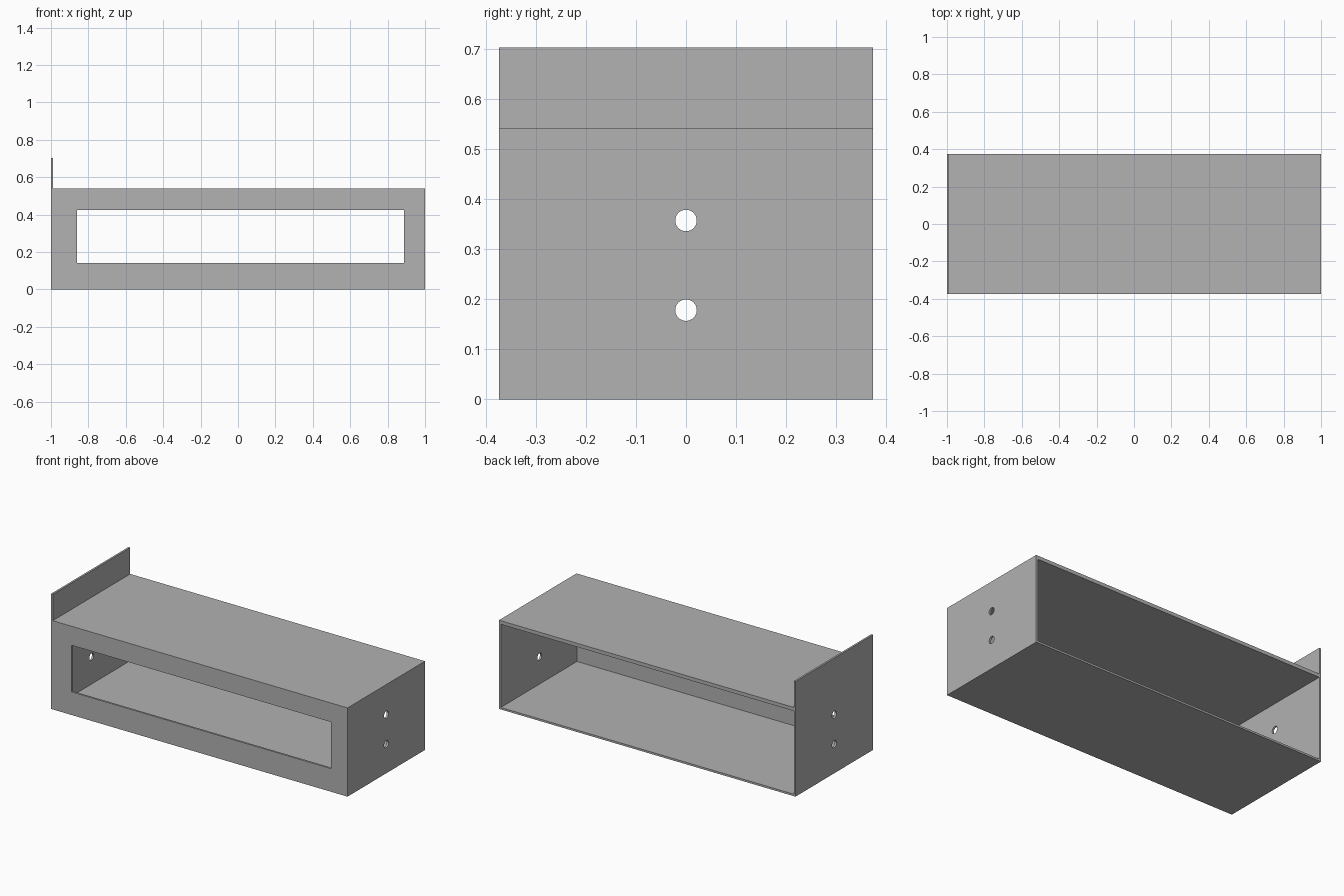
import bpy
from math import pi

if "Cube" in bpy.data.objects:
    bpy.data.objects.remove(bpy.data.objects["Cube"], do_unlink=True)

# Single grey material
grey = bpy.data.materials.new("plain_grey")
grey.use_nodes = True
colour = (0.445, 0.445, 0.445, 1)
grey.diffuse_color = colour
grey.node_tree.nodes["Principled BSDF"].inputs["Base Color"].default_value = colour

WALL = 0.012      # sheet thickness
ROOF = 0.022      # thicker top sheet
X, Y = 1.0, 0.373
BODY_TOP, FLANGE_TOP = 0.541, 0.702
HOLE_RADIUS, HOLE_HEIGHTS = 0.0215, (0.178, 0.357)


def box(name, x, y, z):
    """Box spanning the given (low, high) ranges."""
    ranges = (x, y, z)
    bpy.ops.mesh.primitive_cube_add(size=1, location=[(a + b) / 2 for a, b in ranges])
    obj = bpy.context.object
    obj.name = name
    obj.scale = [b - a for a, b in ranges]
    bpy.ops.object.transform_apply(location=False, rotation=False, scale=True)
    obj.data.materials.append(grey)
    return obj


def cut(target, cutter):
    """Subtract the cutter from the target, then discard the cutter."""
    cutter.hide_render = True
    mod = target.modifiers.new("cut", "BOOLEAN")
    mod.operation = "DIFFERENCE"
    mod.solver = "EXACT"
    mod.object = cutter
    bpy.context.view_layer.objects.active = target
    bpy.ops.object.modifier_apply(modifier=mod.name)
    bpy.data.objects.remove(cutter, do_unlink=True)


# Side panels; the right one rises above the body as a flange
right_side = box("right_side_panel", (-X, -X + WALL), (-Y, Y), (0, FLANGE_TOP))
left_side = box("left_side_panel", (X - WALL, X), (-Y, Y), (0, BODY_TOP))

# Two screw holes through each side
for panel in (right_side, left_side):
    for height in HOLE_HEIGHTS:
        bpy.ops.mesh.primitive_cylinder_add(
            vertices=32, radius=HOLE_RADIUS, depth=0.1,
            location=(panel.location.x, 0, height), rotation=(0, pi / 2, 0))
        cut(panel, bpy.context.object)

# Top and bottom sheets between the sides; the back stays open
inner = (-X + WALL, X - WALL)
box("top_panel", inner, (-Y, Y), (BODY_TOP - ROOF, BODY_TOP))
box("bottom_panel", inner, (-Y, Y), (0, WALL))

# Front panel with a long rectangular window
front = box("front_panel", inner, (-Y, -Y + WALL), (WALL, BODY_TOP - ROOF))
cut(front, box("window_cutter", (-0.862, 0.888), (-Y - 0.1, -Y + 0.1), (0.141, 0.425)))
